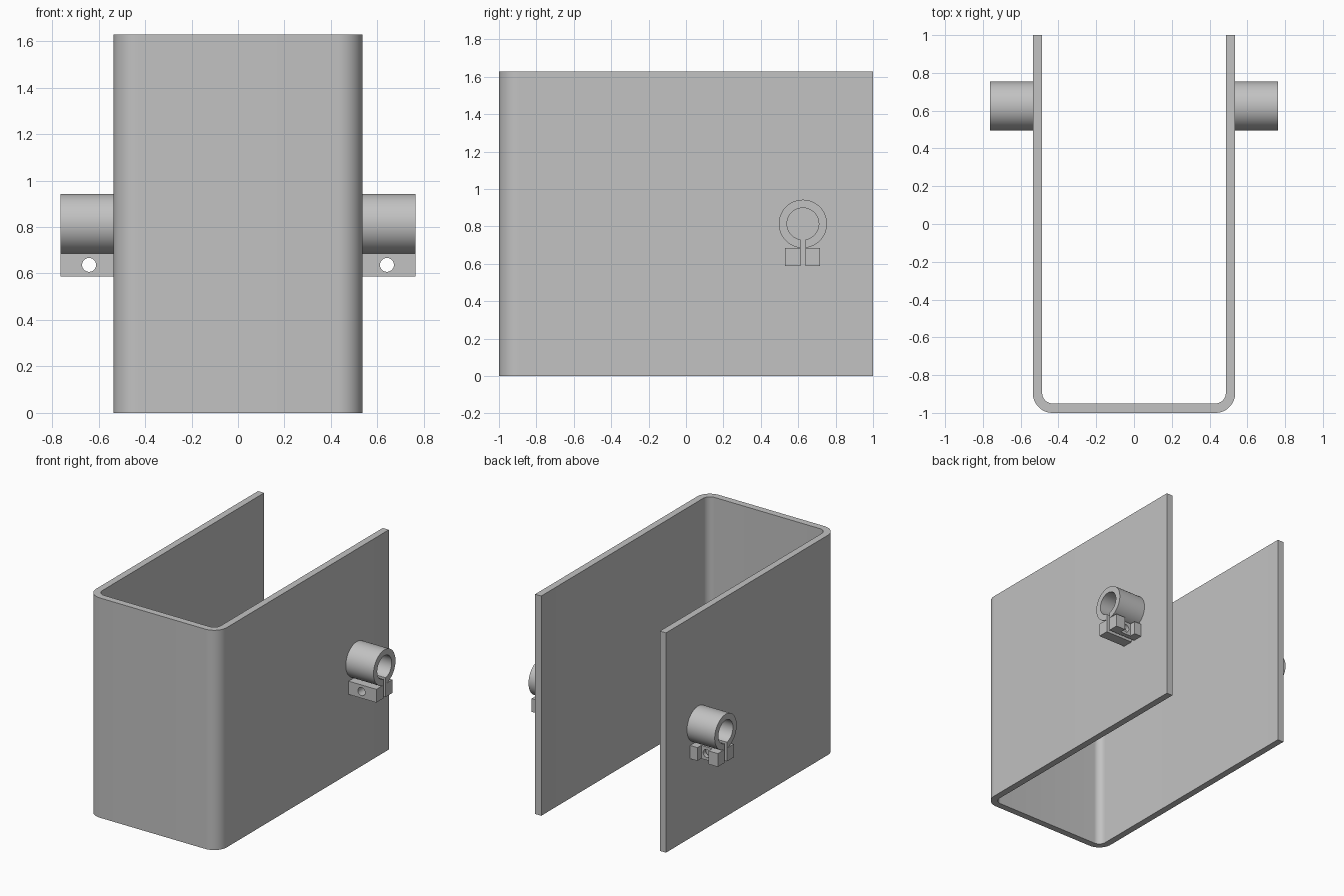
import bpy, bmesh, math
from mathutils import Vector

if "Cube" in bpy.data.objects:
    bpy.data.objects.remove(bpy.data.objects["Cube"])

steel = bpy.data.materials.new("plain grey")
steel.diffuse_color = (0.54, 0.54, 0.54, 1)
steel.use_nodes = True
steel.node_tree.nodes["Principled BSDF"].inputs["Base Color"].default_value = steel.diffuse_color

WALL_X, WALL_T, HEIGHT = 0.536, 0.05, 1.628      # channel half width, thickness, height
CLAMP_X = 0.763                                  # outer end of the clamps
CY, CZ, R_OUT, R_IN = 0.625, 0.814, 0.129, 0.085  # clamp ring centre and radii
SLIT = 0.014                                     # half width of the clamp slit


def extrude(name, points, offset):
    """Solid prism from a closed outline of 3D points."""
    bm = bmesh.new()
    face = bm.faces.new([bm.verts.new(p) for p in points])
    top = bmesh.ops.extrude_face_region(bm, geom=[face])
    verts = [v for v in top["geom"] if isinstance(v, bmesh.types.BMVert)]
    bmesh.ops.translate(bm, verts=verts, vec=Vector(offset))
    bmesh.ops.recalc_face_normals(bm, faces=bm.faces)
    mesh = bpy.data.meshes.new(name)
    bm.to_mesh(mesh)
    bm.free()
    obj = bpy.data.objects.new(name, mesh)
    bpy.context.collection.objects.link(obj)
    mesh.materials.append(steel)
    return obj


def smooth(obj):
    bpy.ops.object.select_all(action='DESELECT')
    obj.select_set(True)
    bpy.context.view_layer.objects.active = obj
    bpy.ops.object.shade_smooth_by_angle(angle=math.radians(30))


def arc(cx, cy, r, a0, a1, n):
    return [(cx + r * math.cos(a0 + (a1 - a0) * i / n),
             cy + r * math.sin(a0 + (a1 - a0) * i / n)) for i in range(n + 1)]


def u_path(half, front, r):
    """U outline from back left, round the front, to back right."""
    left = arc(-half + r, front + r, r, math.pi, 1.5 * math.pi, 12)
    right = arc(half - r, front + r, r, 1.5 * math.pi, 2 * math.pi, 12)
    return [(-half, 1)] + left + right + [(half, 1)]


# U-shaped channel with rounded front corners
outline = u_path(WALL_X, -1, 0.105) + u_path(WALL_X - WALL_T, -1 + WALL_T, 0.055)[::-1]
smooth(extrude("channel", [(x, y, 0) for x, y in outline], (0, 0, HEIGHT)))


def cut(obj, cutter):
    """Boolean hole, applied straight away."""
    cutter.hide_render = True
    mod = obj.modifiers.new("cut", 'BOOLEAN')
    mod.operation, mod.solver, mod.object = 'DIFFERENCE', 'EXACT', cutter
    bpy.context.view_layer.objects.active = obj
    bpy.ops.object.modifier_apply(modifier=mod.name)
    bpy.data.objects.remove(cutter, do_unlink=True)


def box(name, x0, x1, y0, y1, z0, z1):
    return extrude(name, [(x0, y0, z0), (x1, y0, z0), (x1, y1, z0), (x0, y1, z0)],
                   (0, 0, z1 - z0))


for side, s in (("left", -1), ("right", 1)):
    # split ring, open at the bottom
    a_out, a_in = math.asin(SLIT / R_OUT), math.asin(SLIT / R_IN)
    start, end = -math.pi / 2, 1.5 * math.pi
    ring = (arc(CY, CZ, R_OUT, start + a_out, end - a_out, 48)
            + arc(CY, CZ, R_IN, end - a_in, start + a_in, 48))
    smooth(extrude(side + "_clamp_ring", [(s * WALL_X, y, z) for y, z in ring],
                   (s * (CLAMP_X - WALL_X), 0, 0)))

    # pair of tabs with a bolt hole
    x0, x1 = sorted((s * WALL_X, s * CLAMP_X))
    bolt_x, bolt_z = s * 0.641, 0.637
    for place, y0, y1 in (("front", 0.53, CY - SLIT), ("back", CY + SLIT, 0.717)):
        tab = box(f"{side}_{place}_tab", x0, x1, y0, y1, 0.588, 0.686)
        if place == "back":  # nut slot in the back tab
            cut(tab, box("slot_cutter", bolt_x - 0.045, bolt_x + 0.045,
                         0.672, 0.75, 0.55, 0.72))
        circle = arc(bolt_x, bolt_z, 0.03, 0, 2 * math.pi, 32)[:-1]
        cut(tab, extrude("hole_cutter", [(x, 0.5, z) for x, z in circle], (0, 0.3, 0)))
        smooth(tab)
